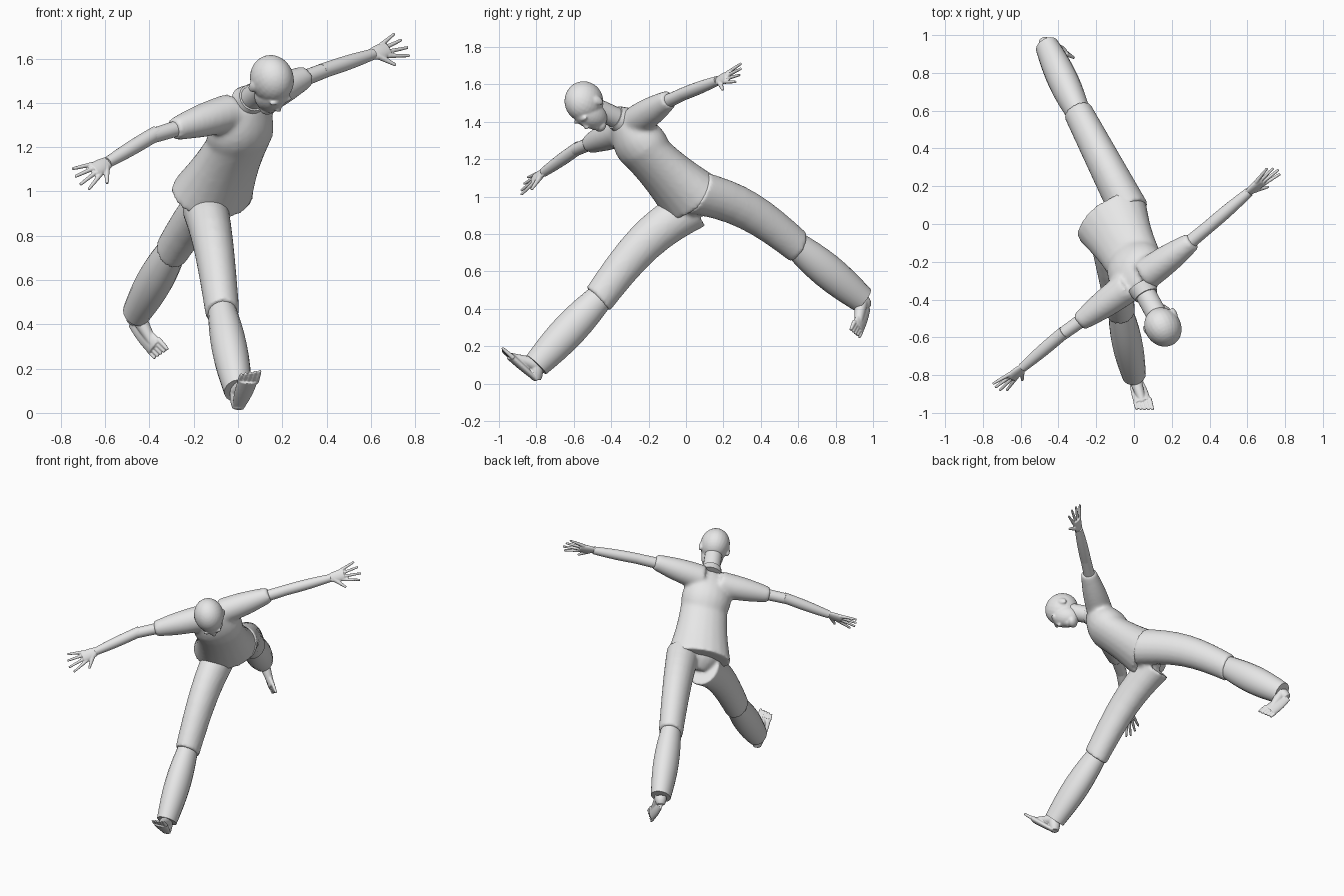
import bpy, bmesh, math
from mathutils import Vector, Matrix

cube = bpy.data.objects.get("Cube")
if cube:
    bpy.data.objects.remove(cube)

COLOUR = (.8, .8, .8, 1)
grey = bpy.data.materials.new("plain_grey")
grey.use_nodes = True
grey.diffuse_color = COLOUR
grey.node_tree.nodes["Principled BSDF"].inputs["Base Color"].default_value = COLOUR

ACROSS = Vector((1, 0, 0))
CHEST_SIDE = Vector((.8, .5, .25))


def perpendicular(vector, *directions):
    """Part of a vector that is square to the given directions."""
    for direction in directions:
        vector = vector - direction * vector.dot(direction)
    return vector.normalized()


def limb(bm, start, end, first, last, bulge=0, flat=1, side=ACROSS, rise=0):
    """Tapered elliptical tube that may swell and arch upward along its length."""
    start, end = Vector(start), Vector(end)
    along = (end - start).normalized()
    wide = perpendicular(side, along)
    deep = along.cross(wide)
    count, steps = 20, 8
    loops = []
    for step in range(steps + 1):
        t = step / steps
        swell = math.sin(math.pi * t)
        centre = start.lerp(end, t) + Vector((0, 0, rise * swell))
        radius = first + (last - first) * t + bulge * swell
        angles = [math.tau * k / count for k in range(count)]
        loops.append([bm.verts.new(centre + radius * (wide * math.cos(a) + deep * flat * math.sin(a)))
                      for a in angles])
    for lower, upper in zip(loops, loops[1:]):
        for k in range(count):
            bm.faces.new((lower[k - 1], lower[k], upper[k], upper[k - 1]))
    bm.faces.new(loops[0])
    bm.faces.new(loops[-1])


def finish(name, bm, voxel=0, smooth=0):
    """Turn the bmesh into an object; a voxel size blends its pieces into one skin."""
    bmesh.ops.recalc_face_normals(bm, faces=bm.faces)
    mesh = bpy.data.meshes.new(name)
    bm.to_mesh(mesh)
    bm.free()
    mesh.materials.append(grey)
    part = bpy.data.objects.new(name, mesh)
    bpy.context.collection.objects.link(part)
    bpy.ops.object.select_all(action='DESELECT')
    part.select_set(True)
    bpy.context.view_layer.objects.active = part
    bpy.ops.object.shade_smooth_by_angle(angle=math.radians(50))
    if voxel:
        blend = part.modifiers.new("blend", 'REMESH')
        blend.mode = 'VOXEL'
        blend.voxel_size = voxel
        blend.use_smooth_shade = True
        relax = part.modifiers.new("relax", 'SMOOTH')
        relax.iterations = smooth


def single_limb(name, *shape, **options):
    bm = bmesh.new()
    limb(bm, *shape, **options)
    finish(name, bm)


def hand(name, wrist, aim, thumb_side):
    """Flat palm with four spread fingers and a thumb."""
    thumb_side = perpendicular(thumb_side, aim)
    bm = bmesh.new()
    limb(bm, wrist - aim * .02, wrist + aim * .09, .024, .036, bulge=.006, flat=.5, side=thumb_side)
    for finger in range(4):
        spread = finger - 1.5
        root = wrist + aim * .07 + thumb_side * spread * .02
        heading = (aim + thumb_side * spread * .2).normalized()
        length = .13 - abs(spread - .3) * .013
        limb(bm, root, root + heading * length, .011, .007, side=thumb_side)
    root = wrist + aim * .02 + thumb_side * .015
    limb(bm, root, root + aim * .06 + thumb_side * .07, .016, .007, side=aim)
    finish(name, bm, .004, 2)


def foot(name, ankle, heel, toe, big_side):
    """Bare foot with heel, instep, sole and five toes."""
    ahead = (toe - heel).normalized()
    big_side = perpendicular(big_side, ahead)
    ball = heel.lerp(toe, .75)
    bm = bmesh.new()
    limb(bm, ankle, heel, .036, .026, bulge=.005)
    limb(bm, ankle, ball, .038, .018, side=big_side)
    limb(bm, heel, ball, .026, .046, bulge=.006, flat=.45, side=big_side)
    for digit in range(5):
        root = heel.lerp(toe, .7) + big_side * (.04 - .02 * digit)
        tip = root + (toe - heel) * (.32 - .03 * digit)
        limb(bm, root, tip, .012 - .001 * digit, .007, bulge=.001, side=big_side)
    finish(name, bm, .004, 2)


# Joints of the two arms and two legs
arms = {
    "left": dict(shoulder=(.06, -.27, 1.4), cuff=(.31, -.09, 1.52), elbow=(.4, -.01, 1.55),
                 wrist=(.61, .17, 1.62), thumb=(.3, -.4, -.8)),
    "right": dict(shoulder=(-.03, -.33, 1.36), cuff=(-.29, -.52, 1.28), elbow=(-.39, -.59, 1.25),
                  wrist=(-.59, -.76, 1.13), thumb=(.4, -.4, -.8)),
}
legs = {
    "left": dict(hip=(-.02, .06, 1.02), knee=(-.3, .6, .73), ankle=(-.46, .94, .45),
                 heel=(-.48, .97, .41), toe=(-.34, .9, .26), big=(.6, -.5, .5), arch=.05),
    "right": dict(hip=(-.15, .02, .93), knee=(-.07, -.47, .45), ankle=(0, -.8, .1),
                  heel=(0, -.8, .02), toe=(.06, -.99, .19), big=(1, .2, 0), arch=.06),
}
for joints in (*arms.values(), *legs.values()):
    for key, value in joints.items():
        if key != "arch":
            joints[key] = Vector(value)

# Shirt: body, shoulders and sleeves in one skin
hem, chest, collar = Vector((-.12, .03, .99)), Vector((.03, -.26, 1.28)), Vector((.05, -.35, 1.41))
bm = bmesh.new()
limb(bm, hem, chest, .21, .15, bulge=-.015, flat=.75, side=CHEST_SIDE)
limb(bm, hem.lerp(chest, .7), collar, .135, .07, bulge=.055, flat=.8, side=CHEST_SIDE)
for arm in arms.values():
    limb(bm, arm["shoulder"], arm["cuff"], .085, .05, bulge=.008)
finish("shirt", bm, .012, 10)

# Arms and hands
for side, arm in arms.items():
    elbow, wrist = arm["elbow"], arm["wrist"]
    forearm = (wrist - elbow).normalized()
    single_limb(side + "_upper_arm", arm["shoulder"].lerp(arm["cuff"], .8), elbow, .037, .034)
    single_limb(side + "_forearm", elbow - forearm * .03, wrist, .034, .025, bulge=.004)
    hand(side + "_hand", wrist, forearm, arm["thumb"])

# Trousers: hips and thighs in one skin
bm = bmesh.new()
limb(bm, hem.lerp(chest, .3), (-.1, .06, .92), .13, .09, bulge=.04, flat=.7, side=CHEST_SIDE)
for leg in legs.values():
    limb(bm, leg["hip"], leg["knee"], .105, .077, flat=1.15, rise=leg["arch"])
finish("trousers", bm, .011, 6)

# Lower trouser legs tuck under the knee seam; feet come out below
for side, leg in legs.items():
    knee, ankle = leg["knee"], leg["ankle"]
    single_limb(side + "_lower_leg", knee.lerp(ankle, -.1), ankle, .06, .063, bulge=.019, flat=1.15)
    foot(side + "_foot", ankle, leg["heel"], leg["toe"], leg["big"])

# Head, leaning forward and looking down
up = Vector((.42, -.82, .38)).normalized()
face = perpendicular(Vector((.4, -.25, -.85)), up)
cheek = up.cross(face)
middle = Vector((.15, -.535, 1.495))
single_limb("neck", collar, middle, .056, .056)
single_limb("collar", collar - up * .02, collar + up * .035, .078, .064, side=CHEST_SIDE)


def head_point(sideways, ahead, above):
    return middle + cheek * sideways + face * ahead + up * above


def blob(bm, centre, *radii):
    """Ellipsoid lined up with the head."""
    columns = [axis * radius for axis, radius in zip((cheek, face, up), radii)]
    turn = Matrix(columns).transposed().to_4x4()
    bmesh.ops.create_uvsphere(bm, u_segments=24, v_segments=16, radius=1,
                              matrix=Matrix.Translation(centre) @ turn)


bm = bmesh.new()
blob(bm, head_point(0, -.008, .015), .095, .11, .107)   # skull
blob(bm, head_point(0, .045, -.035), .072, .076, .105)  # face
blob(bm, head_point(0, .08, -.115), .04, .034, .028)    # chin
limb(bm, head_point(0, .105, 0), head_point(0, .125, -.045), .009, .015, side=cheek)  # nose
for lip in (-.075, -.09):
    blob(bm, head_point(0, .106, lip), .026, .012, .008)
for sign in (-1, 1):
    blob(bm, head_point(sign * .03, .1, .01), .03, .014, .012)  # brow
    blob(bm, head_point(sign * .09, -.005, -.02), .012, .022, .032)  # ear
finish("head", bm, .006, 4)
